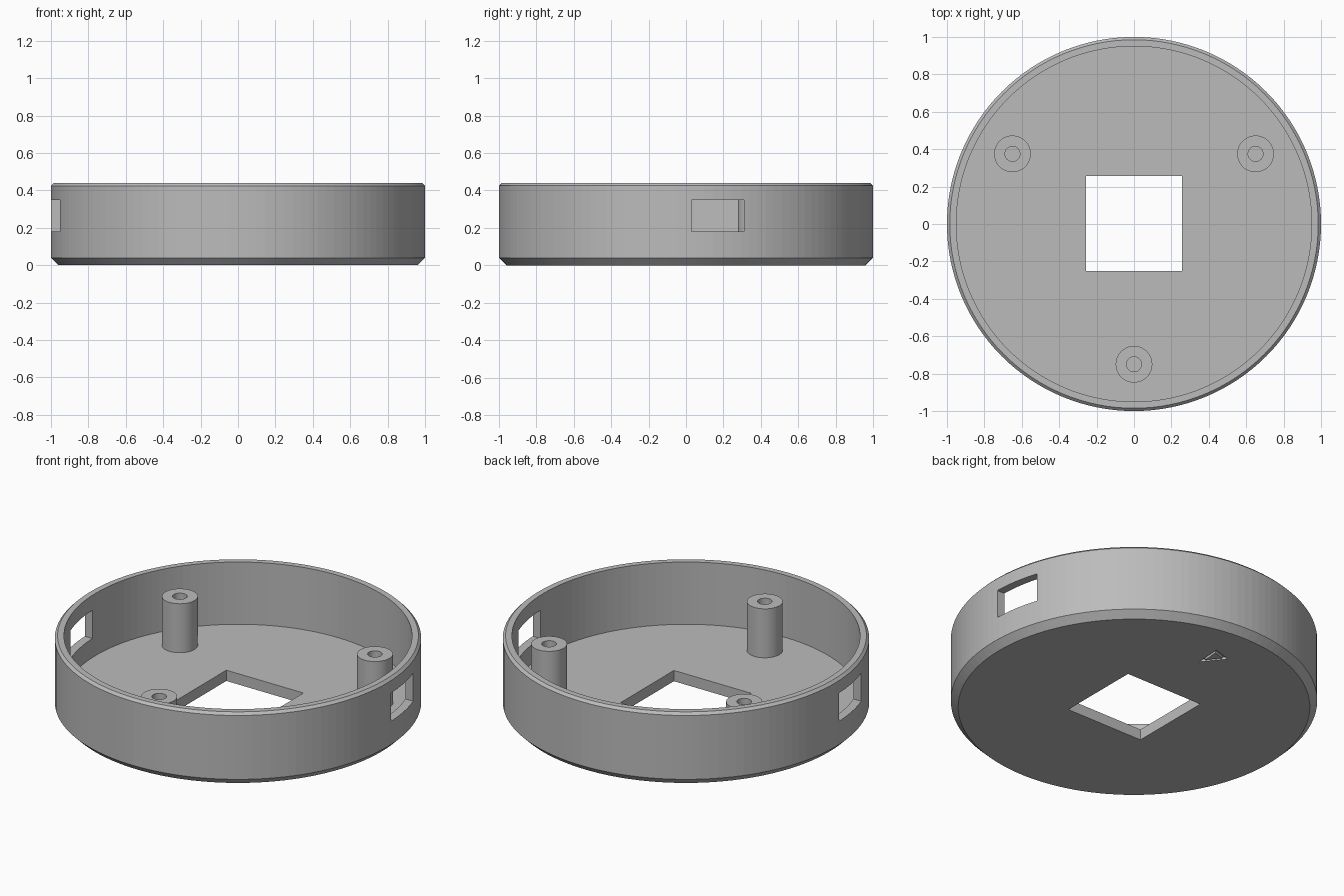
import bpy
import bmesh
from math import cos, sin, pi

if "Cube" in bpy.data.objects:
    bpy.data.objects.remove(bpy.data.objects["Cube"], do_unlink=True)

grey = bpy.data.materials.new("plain grey")
grey.use_nodes = True
grey.diffuse_color = (0.5, 0.5, 0.5, 1)
grey.node_tree.nodes["Principled BSDF"].inputs["Base Color"].default_value = (0.5, 0.5, 0.5, 1)

FLOOR = 0.065


def make_object(name, bm):
    bmesh.ops.recalc_face_normals(bm, faces=bm.faces)
    mesh = bpy.data.meshes.new(name)
    bm.to_mesh(mesh)
    bm.free()
    mesh.materials.append(grey)
    obj = bpy.data.objects.new(name, mesh)
    bpy.context.collection.objects.link(obj)
    return obj


def lathe(name, profile, segments, centre=(0, 0)):
    """Revolve (radius, height) points and cap both ends."""
    bm = bmesh.new()
    angles = [2 * pi * i / segments for i in range(segments)]
    rings = [[bm.verts.new((centre[0] + r * cos(a), centre[1] + r * sin(a), z))
              for a in angles] for r, z in profile]
    for low, high in zip(rings, rings[1:]):
        for i in range(segments):
            j = (i + 1) % segments
            bm.faces.new((low[i], low[j], high[j], high[i]))
    bm.faces.new(rings[0])
    bm.faces.new(rings[-1])
    return make_object(name, bm)


def box(name, x, y, z):
    bm = bmesh.new()
    bmesh.ops.create_cube(bm, size=1)
    for v in bm.verts:
        v.co = [a + (c + 0.5) * (b - a) for c, (a, b) in zip(v.co, (x, y, z))]
    return make_object(name, bm)


def triangle_ring(name, corners, inset, bottom, top):
    """Prism with a triangular outline and an open middle."""
    bm = bmesh.new()
    cx, cy = (sum(c) / 3 for c in zip(*corners))
    outer = [bm.verts.new((x, y, bottom)) for x, y in corners]
    inner = [bm.verts.new((x + (cx - x) * inset, y + (cy - y) * inset, bottom))
             for x, y in corners]
    faces = [bm.faces.new((outer[i], outer[(i + 1) % 3], inner[(i + 1) % 3], inner[i]))
             for i in range(3)]
    extruded = bmesh.ops.extrude_face_region(bm, geom=faces, use_keep_orig=True)["geom"]
    for v in extruded:
        if isinstance(v, bmesh.types.BMVert):
            v.co.z = top
    return make_object(name, bm)


def cut(target, cutters):
    for cutter in cutters:
        cutter.hide_render = True
        mod = target.modifiers.new("cut", "BOOLEAN")
        mod.operation = "DIFFERENCE"
        mod.solver = "EXACT"
        mod.object = cutter
    graph = bpy.context.evaluated_depsgraph_get()
    mesh = bpy.data.meshes.new_from_object(target.evaluated_get(graph))
    target.modifiers.clear()
    target.data = mesh
    for cutter in cutters:
        bpy.data.objects.remove(cutter, do_unlink=True)


# Round tray: bevelled base, outer wall, bevelled rim, inner wall, floor
tray = lathe("round_tray", [(0.96, 0), (1, 0.04), (1, 0.425), (0.985, 0.44),
                            (0.95, 0.44), (0.95, FLOOR)], 128)

# Square floor opening, two side windows and the small base marker
cut(tray, [
    box("floor_cutter", (-0.257, 0.257), (-0.252, 0.256), (-0.2, 0.2)),
    box("left_window_cutter", (0.8, 1.2), (0.03, 0.31), (0.18, 0.35)),
    box("right_window_cutter", (-1.2, -0.8), (-0.31, -0.03), (0.18, 0.35)),
    triangle_ring("marker_cutter", [(0.045, 0.605), (0.055, 0.765), (-0.055, 0.73)],
                  0.4, -0.02, 0.015),
])

# Three screw posts with blind holes
for name, centre in (("front_post", (0, -0.75)), ("left_post", (0.65, 0.375)),
                     ("right_post", (-0.65, 0.375))):
    lathe(name, [(0.098, FLOOR - 0.01), (0.098, 0.36), (0.04, 0.36), (0.04, FLOOR + 0.002)],
          48, centre)
